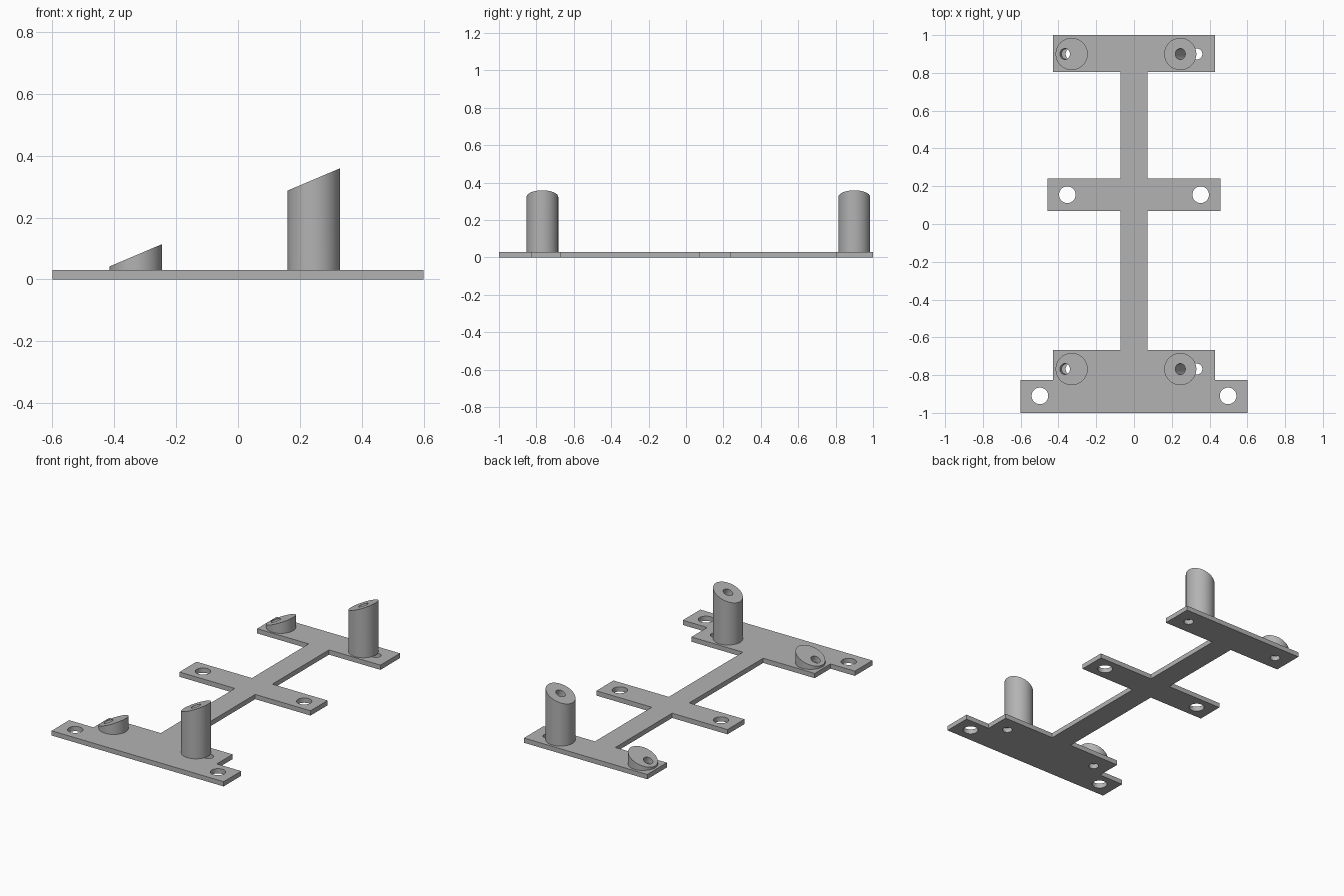
import bpy
import bmesh
import math
from mathutils import Matrix, Vector

if "Cube" in bpy.data.objects:
    bpy.data.objects.remove(bpy.data.objects["Cube"], do_unlink=True)

THICK = 0.03
POST_R = 0.085
BORE_R = 0.029
TILT = math.radians(23)

grey = bpy.data.materials.new("plain_grey")
grey.use_nodes = True
grey.diffuse_color = (0.45, 0.45, 0.45, 1)
grey.node_tree.nodes["Principled BSDF"].inputs["Base Color"].default_value = grey.diffuse_color


def to_object(name, bm):
    bmesh.ops.recalc_face_normals(bm, faces=bm.faces)
    mesh = bpy.data.meshes.new(name)
    bm.to_mesh(mesh)
    bm.free()
    mesh.materials.append(grey)
    obj = bpy.data.objects.new(name, mesh)
    bpy.context.collection.objects.link(obj)
    return obj


def add_cylinder(bm, radius, depth, matrix, segments=48):
    return bmesh.ops.create_cone(bm, cap_ends=True, segments=segments, radius1=radius,
                                 radius2=radius, depth=depth, matrix=matrix)["verts"]


def cut(obj, cutter):
    mod = obj.modifiers.new("holes", "BOOLEAN")
    mod.operation = "DIFFERENCE"
    mod.solver = "EXACT"
    mod.object = cutter
    cutter.hide_render = True
    bpy.context.view_layer.update()
    bpy.context.view_layer.objects.active = obj
    bpy.ops.object.modifier_apply(modifier=mod.name)
    bpy.data.objects.remove(cutter, do_unlink=True)


def smooth(obj):
    bpy.ops.object.select_all(action="DESELECT")
    obj.select_set(True)
    bpy.context.view_layer.objects.active = obj
    bpy.ops.object.shade_smooth_by_angle(angle=math.radians(30))


# Base plate: half outline mirrored across x
half = [(0.6, -1), (0.6, -0.825), (0.43, -0.825), (0.43, -0.668), (0.071, -0.668),
        (0.071, 0.07), (0.457, 0.07), (0.457, 0.24), (0.071, 0.24),
        (0.071, 0.805), (0.43, 0.805), (0.43, 1)]
outline = half + [(-x, y) for x, y in reversed(half)]
bm = bmesh.new()
face = bm.faces.new([bm.verts.new((x, y, 0)) for x, y in outline])
top = bmesh.ops.extrude_face_region(bm, geom=[face])["geom"]
bmesh.ops.translate(bm, verts=[v for v in top if isinstance(v, bmesh.types.BMVert)],
                    vec=(0, 0, THICK))
plate = to_object("base_plate", bm)

# Screw holes through the plate
bm = bmesh.new()
for x, y, r in [(0.353, 0.155, 0.044), (0.498, -0.91, 0.044),
                (0.333, 0.9, BORE_R), (0.333, -0.768, BORE_R)]:
    for side in (-1, 1):
        add_cylinder(bm, r, 0.2, Matrix.Translation((side * x, y, 0)))
cut(plate, to_object("plate_hole_cutter", bm))
smooth(plate)


# Slanted posts, each bored square to its sloping top
def post(name, x, y, height, bore_x, bore_depth):
    slope = math.tan(TILT)
    bm = bmesh.new()
    for v in add_cylinder(bm, POST_R, 2, Matrix.Identity(4), 64):
        v.co.z = height + slope * v.co.x if v.co.z > 0 else THICK
        v.co.x += x
        v.co.y += y
    obj = to_object(name, bm)
    mouth = Vector((bore_x, y, height + slope * (bore_x - x)))
    down = Vector((math.sin(TILT), 0, -math.cos(TILT)))
    above = 0.1
    centre = mouth + down * (bore_depth - above) / 2
    bm = bmesh.new()
    add_cylinder(bm, BORE_R, bore_depth + above,
                 Matrix.Translation(centre) @ Matrix.Rotation(-TILT, 4, "Y"))
    cut(obj, to_object(name + "_bore_cutter", bm))
    smooth(obj)


for end, y in (("front", -0.768), ("back", 0.9)):
    post(end + "_short_post", -0.33, y, 0.078, -0.366, 0.12)
    post(end + "_tall_post", 0.245, y, 0.323, 0.245, 0.14)
